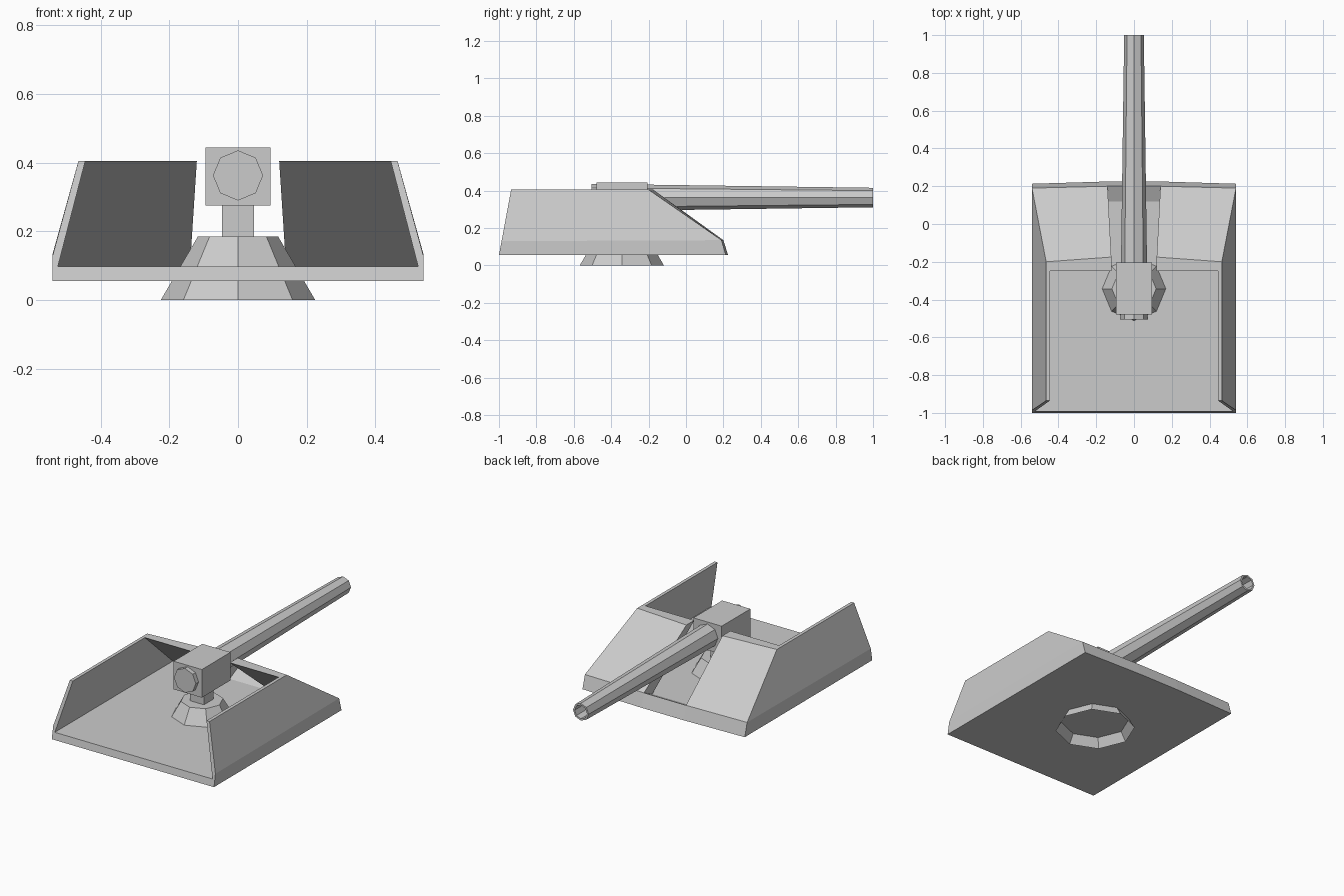
import bpy, bmesh, math

if "Cube" in bpy.data.objects:
    bpy.data.objects.remove(bpy.data.objects["Cube"])


def finish(name, bm, fix=True):
    if fix:
        bmesh.ops.recalc_face_normals(bm, faces=bm.faces[:])
    me = bpy.data.meshes.new(name)
    bm.to_mesh(me)
    bm.free()
    ob = bpy.data.objects.new(name, me)
    bpy.context.collection.objects.link(ob)
    return ob


def box(name, x, y, z):
    bm = bmesh.new()
    bmesh.ops.create_cube(bm, size=1)
    for v in bm.verts:
        v.co = [r[0] if c < 0 else r[1] for c, r in zip(v.co, (x, y, z))]
    return finish(name, bm)


def lathe8(name, stations, place, caps):
    """Eight-sided skin through (radius, distance) stations."""
    bm = bmesh.new()
    rings = [[bm.verts.new(place(r * math.cos(i * math.pi / 4), r * math.sin(i * math.pi / 4), d))
              for i in range(8)] for r, d in stations]
    for a, b in zip(rings, rings[1:]):
        for i in range(8):
            j = (i + 1) % 8
            bm.faces.new((a[i], a[j], b[j], b[i]))
    for c in caps:
        bm.faces.new(rings[c])
    return finish(name, bm)


# Armoured tray: right half, named corner points, then mirrored
P = {
    # outer side: bottom, kink, top (rear / front)
    "ab": (.54, -1, .055), "ak": (.54, -.986, .13), "at": (.465, -.935, .405),
    "fb": (.54, .213, .055), "fk": (.54, .19, .135), "ft": (.465, -.2, .405),
    # inner side: floor, top (rear / front)
    "ai": (.525, -.992, .097), "aj": (.445, -.935, .405),
    "fi": (.525, .13, .097), "fj": (.445, -.25, .405),
    # edges of the barrel gap
    "gb": (.14, .225, .055), "gk": (.14, .2, .135), "gt": (.12, -.175, .405),
    "gi": (.14, .12, .097), "gj": (.12, -.25, .405),
    # centre line
    "cb": (0, -1, .055), "ci": (0, -.992, .097),
    "mb": (0, .225, .055), "mk": (0, .2, .135), "mi": (0, .12, .097),
}
faces = ["ab fb gb mb cb", "ab ak fk fb", "ak at ft fk", "fb fk gk gb", "gb gk mk mb",
         "fk ft gt gk", "ft gt gj fj", "ft fj aj at", "ab ak at aj ai", "ab ai ci cb",
         "ai aj fj fi", "fi fj gj gi", "gt gk gi gj", "ai fi gi mi ci", "gi gk mk mi"]
bm = bmesh.new()
for s in (1, -1):
    V = {k: bm.verts.new((s * x, y, z)) for k, (x, y, z) in P.items()}
    for f in faces:
        bm.faces.new([V[k] for k in f.split()])
bmesh.ops.remove_doubles(bm, verts=bm.verts[:], dist=1e-4)
finish("armour_tray", bm)

# Pedestal, open underneath
CY = -.343
lathe8("pedestal", [(.225, 0), (.117, .185)], lambda a, b, d: (a, CY + b, d), [1])

# Neck and gun block
box("neck", (-.046, .046), (CY - .046, CY + .046), (.18, .28))
box("gun_block", (-.094, .094), (-.478, -.205), (.275, .444))

# Tapered barrel with hollow muzzle
lathe8("barrel", [(.073, -.505), (.052, 1), (.041, 1), (.041, .7)],
       lambda a, b, d: (a, d, .363 + b), [0, 3])
